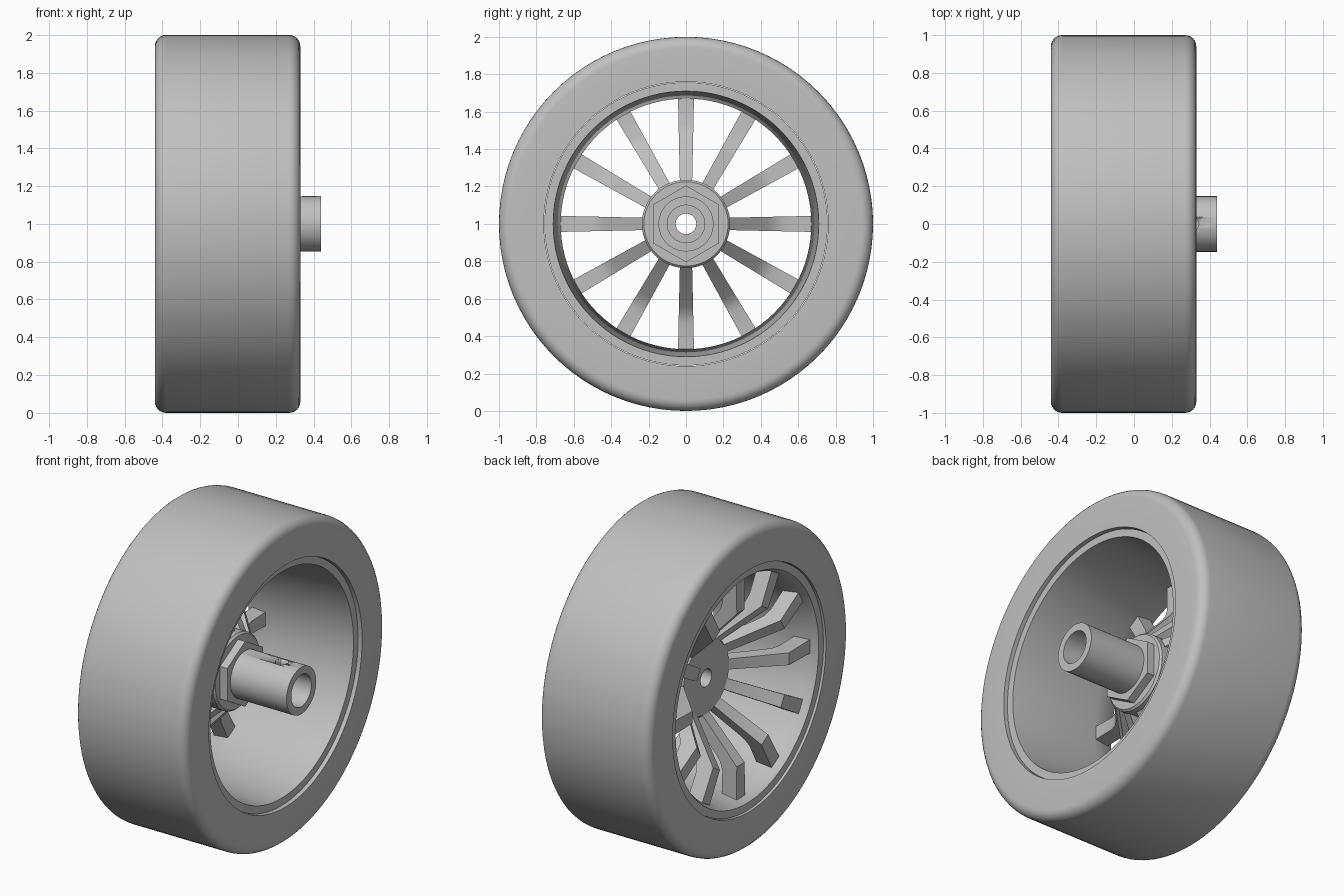
import bpy, bmesh
from math import sin, cos, pi, radians
from mathutils import Matrix, Vector

cube = bpy.data.objects.get("Cube")
if cube:
    bpy.data.objects.remove(cube, do_unlink=True)

AXLE_Z = 1.0
SEGMENTS = 96

grey = bpy.data.materials.new("plain grey")
grey.use_nodes = True
grey.diffuse_color = (0.53, 0.53, 0.53, 1)
for node in grey.node_tree.nodes:
    if node.type == "BSDF_PRINCIPLED":
        node.inputs["Base Color"].default_value = (0.53, 0.53, 0.53, 1)


def finish(name, bm, smooth=30):
    """Turn a bmesh into a named object standing on the axle."""
    bmesh.ops.recalc_face_normals(bm, faces=bm.faces)
    mesh = bpy.data.meshes.new(name)
    bm.to_mesh(mesh)
    bm.free()
    mesh.materials.append(grey)
    obj = bpy.data.objects.new(name, mesh)
    obj.location.z = AXLE_Z
    bpy.context.collection.objects.link(obj)
    bpy.ops.object.select_all(action="DESELECT")
    obj.select_set(True)
    bpy.context.view_layer.objects.active = obj
    bpy.ops.object.shade_smooth_by_angle(angle=radians(smooth))
    return obj


def lathe(name, profile, segments=SEGMENTS):
    """Spin a closed (x, radius) profile around the x axis."""
    bm = bmesh.new()
    rings = []
    for i in range(segments):
        a = 2 * pi * i / segments
        rings.append([bm.verts.new((x, r * sin(a), r * cos(a))) for x, r in profile])
    n = len(profile)
    for i in range(segments):
        here, there = rings[i], rings[(i + 1) % segments]
        for j in range(n):
            k = (j + 1) % n
            bm.faces.new((here[j], here[k], there[k], there[j]))
    return finish(name, bm)


def corner(cx, cr, radius, start, steps=6):
    """Quarter-round points of a profile."""
    angles = [start + pi / 2 * i / steps for i in range(steps + 1)]
    return [(cx + radius * cos(a), cr + radius * sin(a)) for a in angles]


# Tyre with rounded shoulders
ROUND = 0.06
lathe("tyre", [(0.33, 0.76)]
      + corner(0.33 - ROUND, 1 - ROUND, ROUND, 0)
      + corner(-0.44 + ROUND, 1 - ROUND, ROUND, pi / 2)
      + [(-0.44, 0.76)])

# Rim barrel, narrowing towards the spokes
lathe("rim", [(0.305, 0.757), (0.305, 0.71), (-0.27, 0.67), (-0.39, 0.69),
              (-0.425, 0.71), (-0.425, 0.757)])

# Hub disc with chamfered edge and axle hole
lathe("hub", [(0.0, 0.055), (0.0, 0.225), (-0.012, 0.236), (-0.13, 0.236),
              (-0.14, 0.226), (-0.14, 0.055)])

# Hexagonal collar
lathe("hex_collar", [(0.05, 0.14), (0.05, 0.205), (-0.005, 0.205), (-0.005, 0.14)], 6)

# Hollow shaft
shaft = lathe("shaft", [(0.44, 0.1), (0.44, 0.147), (-0.005, 0.147), (-0.005, 0.1)])

# Set screw hole through the top of the shaft
bm = bmesh.new()
bmesh.ops.create_cone(bm, cap_ends=True, segments=32, radius1=0.038, radius2=0.038,
                      depth=0.16, matrix=Matrix.Translation((0.305, 0, 0.13)))
cutter = finish("screw_hole_cutter", bm)
cutter.hide_render = True
cutter.hide_viewport = True
cut = shaft.modifiers.new("screw hole", "BOOLEAN")
cut.operation = "DIFFERENCE"
cut.solver = "EXACT"
cut.object = cutter
bpy.context.view_layer.objects.active = shaft
bpy.ops.object.modifier_apply(modifier=cut.name)
bpy.data.objects.remove(cutter, do_unlink=True)

# Bent spokes: sloping outwards from the hub, then flat to the rim
SPOKE_SIDE = [(0.2, -0.01), (0.24, -0.05), (0.44, -0.235), (0.48, -0.265), (0.53, -0.28),
              (0.69, -0.28), (0.69, -0.38), (0.48, -0.38), (0.225, -0.14), (0.2, -0.13)]


def spoke(name, angle):
    bm = bmesh.new()
    turn = Matrix.Rotation(angle, 3, "X")
    sides = []
    for s in (-1, 1):
        sides.append([bm.verts.new(turn @ Vector((x, s * (0.028 + 0.022 * r), r)))
                      for r, x in SPOKE_SIDE])
        bm.faces.new(sides[-1])
    n = len(SPOKE_SIDE)
    for j in range(n):
        k = (j + 1) % n
        bm.faces.new((sides[0][j], sides[0][k], sides[1][k], sides[1][j]))
    return finish(name, bm, 25)


for i in range(12):
    spoke(f"spoke_{i + 1}", 2 * pi * i / 12)
